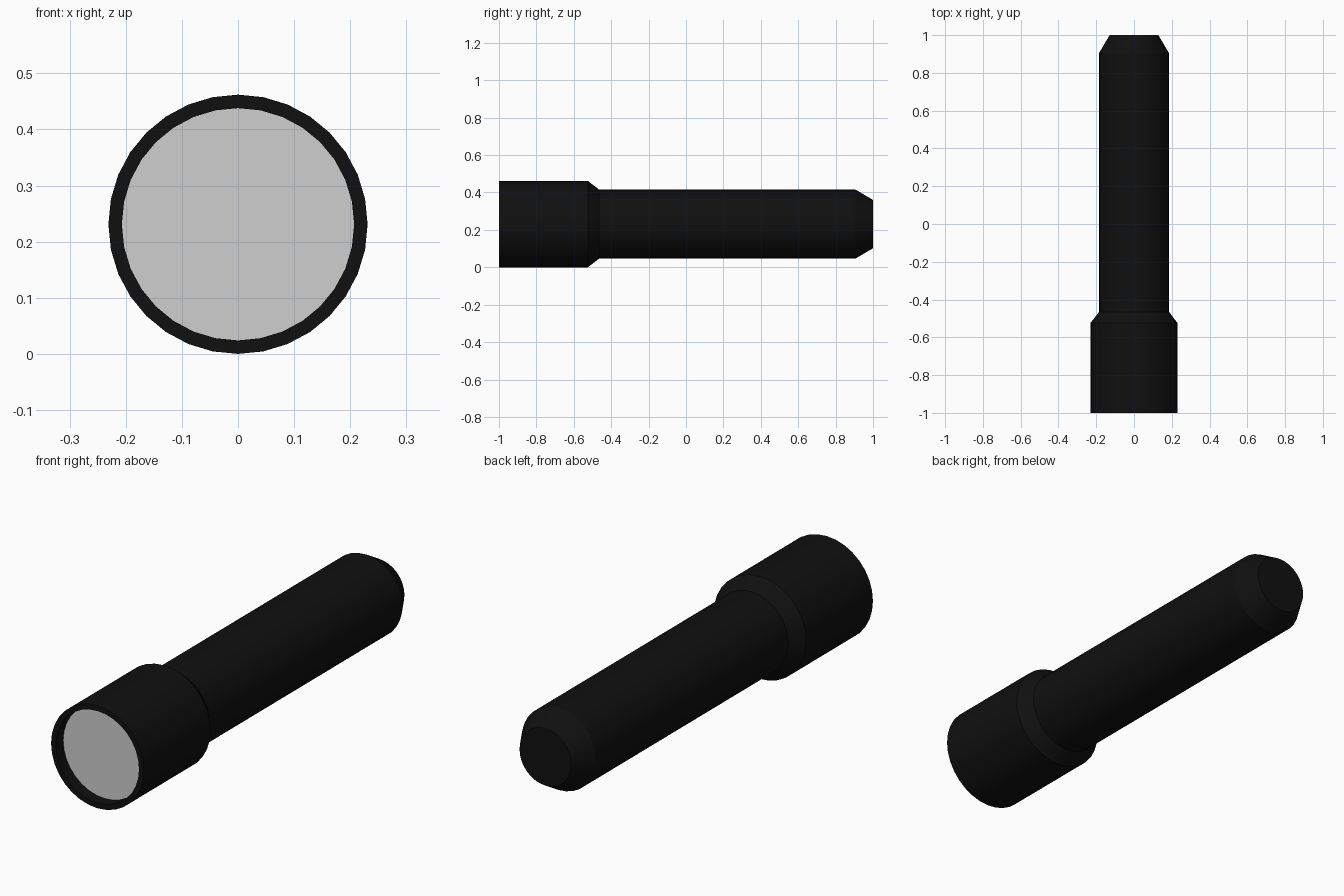
import bpy, bmesh, math

if "Cube" in bpy.data.objects:
    bpy.data.objects.remove(bpy.data.objects["Cube"])

SIDES = 32
R_HEAD = 0.231
R_LENS = 0.207
LENS_Y = -0.945


def material(name, rgb):
    m = bpy.data.materials.new(name)
    m.diffuse_color = (*rgb, 1.0)
    m.use_nodes = True
    m.node_tree.nodes["Principled BSDF"].inputs["Base Color"].default_value = m.diffuse_color
    return m


def lathe(name, profile, mat, cap_start=False, cap_end=False):
    """Spin (y, radius) points around the long axis."""
    bm = bmesh.new()
    rings = []
    for y, r in profile:
        rings.append([bm.verts.new((r * math.sin(2 * math.pi * i / SIDES), y,
                                    R_HEAD + r * math.cos(2 * math.pi * i / SIDES)))
                      for i in range(SIDES)])
    for a, b in zip(rings, rings[1:]):
        for i in range(SIDES):
            j = (i + 1) % SIDES
            bm.faces.new((a[i], a[j], b[j], b[i]))
    if cap_start:
        bm.faces.new(rings[0])
    if cap_end:
        bm.faces.new(rings[-1])
    bmesh.ops.recalc_face_normals(bm, faces=bm.faces)
    me = bpy.data.meshes.new(name)
    bm.to_mesh(me)
    bm.free()
    me.materials.append(mat)
    ob = bpy.data.objects.new(name, me)
    bpy.context.collection.objects.link(ob)
    bpy.ops.object.select_all(action='DESELECT')
    ob.select_set(True)
    bpy.context.view_layer.objects.active = ob
    bpy.ops.object.shade_smooth_by_angle(angle=math.radians(25))
    return ob


black = material("black casing", (0.005, 0.005, 0.005))
glass = material("pale grey lens", (0.62, 0.62, 0.62))

# Casing: recessed rim, wide head, shoulder, long handle, chamfered tail
lathe("torch_casing", [
    (LENS_Y, R_LENS), (-1.0, R_LENS), (-1.0, R_HEAD), (-0.525, R_HEAD),
    (-0.465, 0.185), (0.905, 0.185), (1.0, 0.129)],
    black, cap_start=True, cap_end=True)

# Lens: thin disc sitting at the bottom of the recess
lathe("lens", [(LENS_Y - 0.003, R_LENS), (LENS_Y - 0.001, R_LENS)],
      glass, cap_start=True, cap_end=True)
